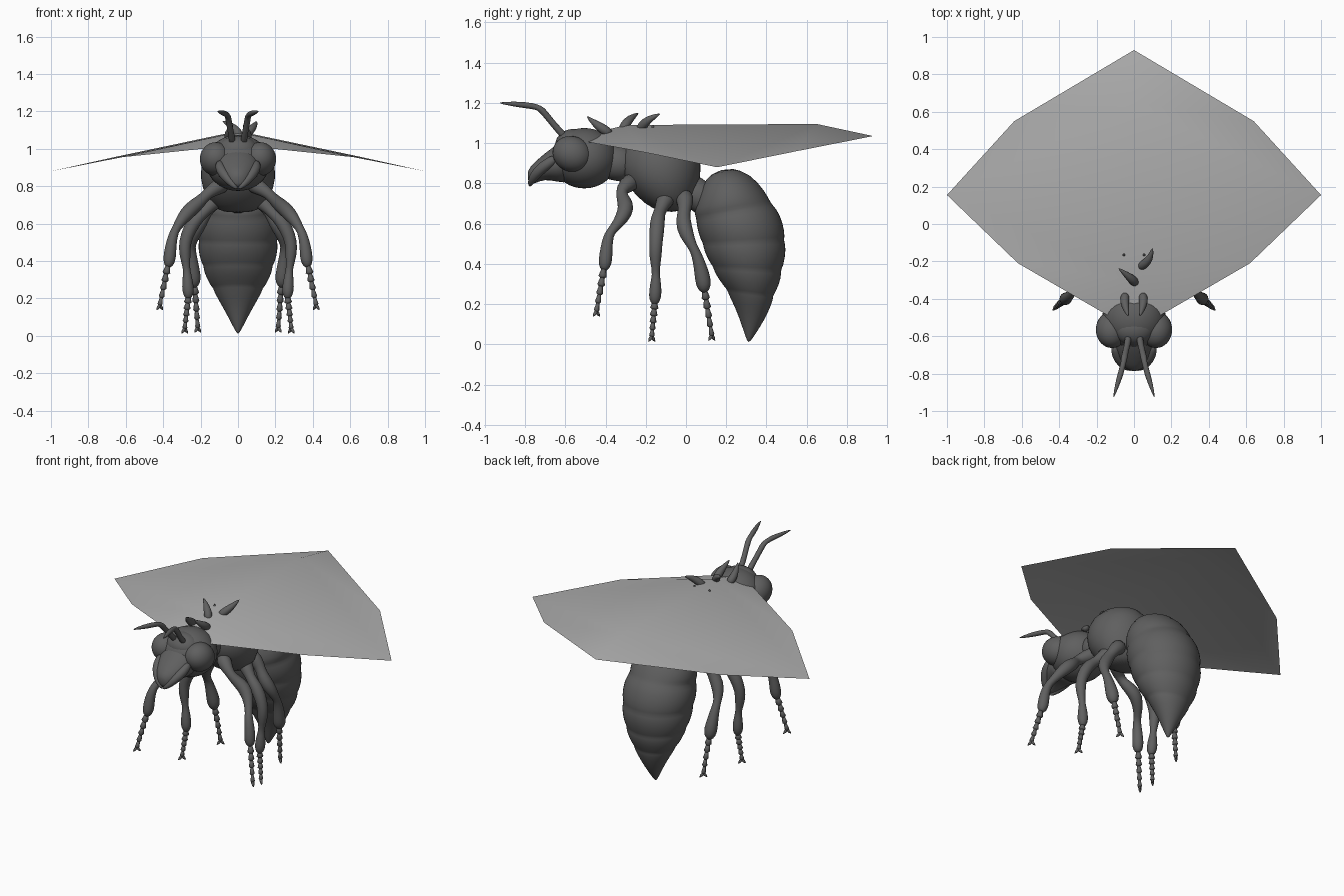
import bpy, bmesh, math
from mathutils import Vector, Matrix


def material(name, v):
    m = bpy.data.materials.new(name)
    m.diffuse_color = (v, v, v, 1)
    return m


BODY = material("dark grey shell", 0.115)
WING = material("light grey wing", 0.42)


def finish(name, bm, mat=BODY, mirror=False, subsurf=0, recalc=True):
    if recalc:
        bmesh.ops.recalc_face_normals(bm, faces=bm.faces[:])
    for f in bm.faces:
        f.smooth = True
    me = bpy.data.meshes.new(name)
    bm.to_mesh(me)
    bm.free()
    me.materials.append(mat)
    ob = bpy.data.objects.new(name, me)
    bpy.context.collection.objects.link(ob)
    if mirror:
        ob.modifiers.new("mirror", 'MIRROR').merge_threshold = 0.0005
    if subsurf:
        s = ob.modifiers.new("smooth", 'SUBSURF')
        s.levels = s.render_levels = subsurf
    return ob


def skin(bm, rings):
    """Join rings of coordinates into a capped skin."""
    vs = [[bm.verts.new(p) for p in r] for r in rings]
    n = len(vs[0])
    for a, b in zip(vs, vs[1:]):
        for i in range(n):
            j = (i + 1) % n
            bm.faces.new((a[i], a[j], b[j], b[i]))
    bm.faces.new(vs[0][::-1])
    bm.faces.new(vs[-1])


def loft(name, rings, n=24):
    """Each ring: two opposite (y, z) outline points and a half width in x."""
    out = []
    for ya, za, yb, zb, w in rings:
        r = []
        for i in range(n):
            a = math.tau * i / n
            t = 0.5 - 0.5 * math.cos(a)
            r.append((w * math.sin(a), ya + (yb - ya) * t, za + (zb - za) * t))
        out.append(r)
    bm = bmesh.new()
    skin(bm, out)
    return finish(name, bm, subsurf=1)


def add_tube(bm, pts, n=10):
    """Each point: x, y, z, radius."""
    ps = [Vector(p[:3]) for p in pts]
    rings = []
    for i, p in enumerate(ps):
        d = ps[min(i + 1, len(ps) - 1)] - ps[max(i - 1, 0)]
        u = d.cross(Vector((1, 0.13, 0))).normalized()
        v = d.cross(u).normalized()
        r = pts[i][3]
        rings.append([p + r * (u * math.cos(math.tau * k / n) + v * math.sin(math.tau * k / n))
                      for k in range(n)])
    skin(bm, rings)


def tube(name, pts, mirror=True, n=10):
    bm = bmesh.new()
    add_tube(bm, pts, n)
    return finish(name, bm, mirror=mirror, subsurf=1)


def ellipsoid(name, c, r, tilt=0.0, mirror=False):
    bm = bmesh.new()
    m = Matrix.Translation(c) @ Matrix.Rotation(tilt, 4, 'X') @ Matrix.Diagonal((*r, 1))
    bmesh.ops.create_uvsphere(bm, u_segments=32, v_segments=20, radius=1, matrix=m)
    return finish(name, bm, mirror=mirror)


# Abdomen with ridged segments
loft("abdomen", [
    (.13, .855, .22, .88, .06), (.075, .79, .32, .85, .16), (.045, .70, .395, .76, .205),
    (.038, .65, .42, .71, .205), (.05, .63, .43, .695, .197), (.05, .59, .47, .65, .222),
    (.07, .52, .497, .545, .222), (.085, .50, .485, .52, .207), (.085, .47, .502, .48, .218),
    (.12, .40, .485, .385, .20), (.135, .385, .47, .365, .184), (.14, .355, .478, .335, .186),
    (.19, .285, .445, .255, .15), (.205, .27, .432, .24, .132), (.21, .25, .435, .22, .13),
    (.25, .17, .40, .14, .082), (.275, .10, .37, .09, .05), (.295, .04, .335, .035, .02),
    (.307, .012, .316, .012, .005)])

# Thorax, neck and waist
loft("thorax", [
    (-.12, .655, -.02, .66, .07), (-.20, .69, .03, .69, .14), (-.30, .79, .068, .79, .197),
    (-.335, .89, .08, .89, .205), (-.31, .99, .055, .99, .175), (-.23, 1.06, -.03, 1.06, .08)])
tube("neck", [(0, -.27, .89, .10), (0, -.34, .90, .085), (0, -.42, .92, .10)], False, 20)
tube("waist", [(0, .0, .78, .10), (0, .06, .74, .07), (0, .14, .69, .10)], False, 20)

# Head, eyes, snout and jaws
ellipsoid("head", (0, -.505, .925), (.17, .165, .15))
ellipsoid("eye", (.118, -.565, .945), (.086, .10, .088), math.radians(-25), True)
ellipsoid("brow", (0, -.56, .99), (.11, .09, .08))
loft("snout", [
    (-.56, 1.04, -.56, .79, .13), (-.66, .985, -.65, .81, .118), (-.73, .925, -.70, .82, .088),
    (-.775, .885, -.755, .80, .055), (-.79, .85, -.78, .785, .022)])
tube("jaw", [(.10, -.64, .93, .025), (.095, -.70, .89, .03), (.065, -.745, .85, .028),
             (.03, -.77, .81, .02), (.004, -.778, .785, .006)])

# Antennae
tube("antenna", [
    (.03, -.59, 1.02, .02), (.032, -.63, 1.06, .018), (.045, -.68, 1.12, .016),
    (.052, -.715, 1.165, .019), (.056, -.74, 1.18, .014), (.068, -.79, 1.188, .017),
    (.09, -.86, 1.195, .013), (.11, -.93, 1.20, .003)])

# Curved horns on the head and back
tube("head_horn", [(.045, -.37, 1.04, .024), (.052, -.41, 1.07, .027),
                   (.045, -.45, 1.095, .02), (.03, -.495, 1.135, .003)])
tube("left_back_horn", [(.01, -.32, 1.05, .022), (.0, -.305, 1.09, .028),
                        (-.035, -.275, 1.125, .02), (-.085, -.235, 1.15, .003)], False)
tube("right_back_horn", [(.025, -.235, 1.05, .02), (.05, -.22, 1.085, .028),
                         (.088, -.185, 1.12, .021), (.10, -.125, 1.147, .003)], False)
tube("back_spur", [(.05, -.18, 1.03, .02), (.055, -.16, 1.095, .004)])


def leg(name, limb, ankle, toe):
    """Swollen limb, flared foot segments and a pair of claws."""
    tube(name + "_limb", limb)
    a, b = Vector(ankle), Vector(toe)
    bm = bmesh.new()
    n = 5
    for i in range(n):
        p, q = a.lerp(b, i / n), a.lerp(b, (i + 1.1) / n)
        r = .021 - .0018 * i
        add_tube(bm, [(*p, r * .55), (*p.lerp(q, .8), r), (*q, r * .5)], 8)
    for s in (-1, 1):
        e = b + Vector((.016 * s, -.016 * s, -.026))
        add_tube(bm, [(*b, .009), (*b.lerp(e, .6), .008), (*e, .002)], 6)
    finish(name + "_foot", bm, mirror=True)


leg("front_leg", [
    (.06, -.25, .82, .05), (.12, -.30, .79, .045), (.17, -.325, .755, .028), (.20, -.31, .72, .036),
    (.25, -.295, .68, .045), (.295, -.315, .63, .037), (.33, -.36, .575, .022),
    (.345, -.385, .545, .026), (.36, -.395, .48, .032), (.365, -.40, .42, .037),
    (.37, -.405, .385, .03), (.375, -.408, .365, .012)],
    (.375, -.408, .375), (.418, -.445, .165))
leg("middle_leg", [
    (.08, -.08, .75, .055), (.14, -.11, .71, .045), (.18, -.13, .66, .028), (.22, -.14, .63, .038),
    (.26, -.145, .57, .04), (.285, -.15, .50, .034), (.285, -.152, .44, .034),
    (.275, -.15, .36, .018), (.272, -.15, .33, .024), (.268, -.152, .26, .035),
    (.265, -.155, .22, .03), (.265, -.155, .195, .012)],
    (.265, -.155, .21), (.285, -.17, .04))
leg("hind_leg", [
    (.08, -.02, .75, .055), (.14, -.0, .71, .045), (.17, -.01, .66, .03), (.20, -.015, .61, .042),
    (.235, .0, .55, .04), (.25, .03, .49, .024), (.25, .05, .455, .026), (.245, .07, .39, .034),
    (.238, .085, .32, .043), (.235, .09, .28, .036), (.233, .092, .255, .013)],
    (.232, .092, .27), (.215, .128, .045))

# Wing sheet: folded canopy over the back
bm = bmesh.new()
tail, ridge_b, ridge_f, nose, out_b, out_m, out_f = [bm.verts.new(p) for p in (
    (0, .93, 1.035), (0, .65, 1.095), (0, -.30, 1.09), (0, -.57, 1.02),
    (.64, .55, .96), (1, .155, .88), (.62, -.21, .955))]
for f in ((tail, ridge_b, out_b), (ridge_b, out_m, out_b), (ridge_b, ridge_f, out_m),
          (ridge_f, out_f, out_m), (ridge_f, nose, out_f)):
    bm.faces.new(f)
finish("wings", bm, WING, mirror=True, recalc=False)
